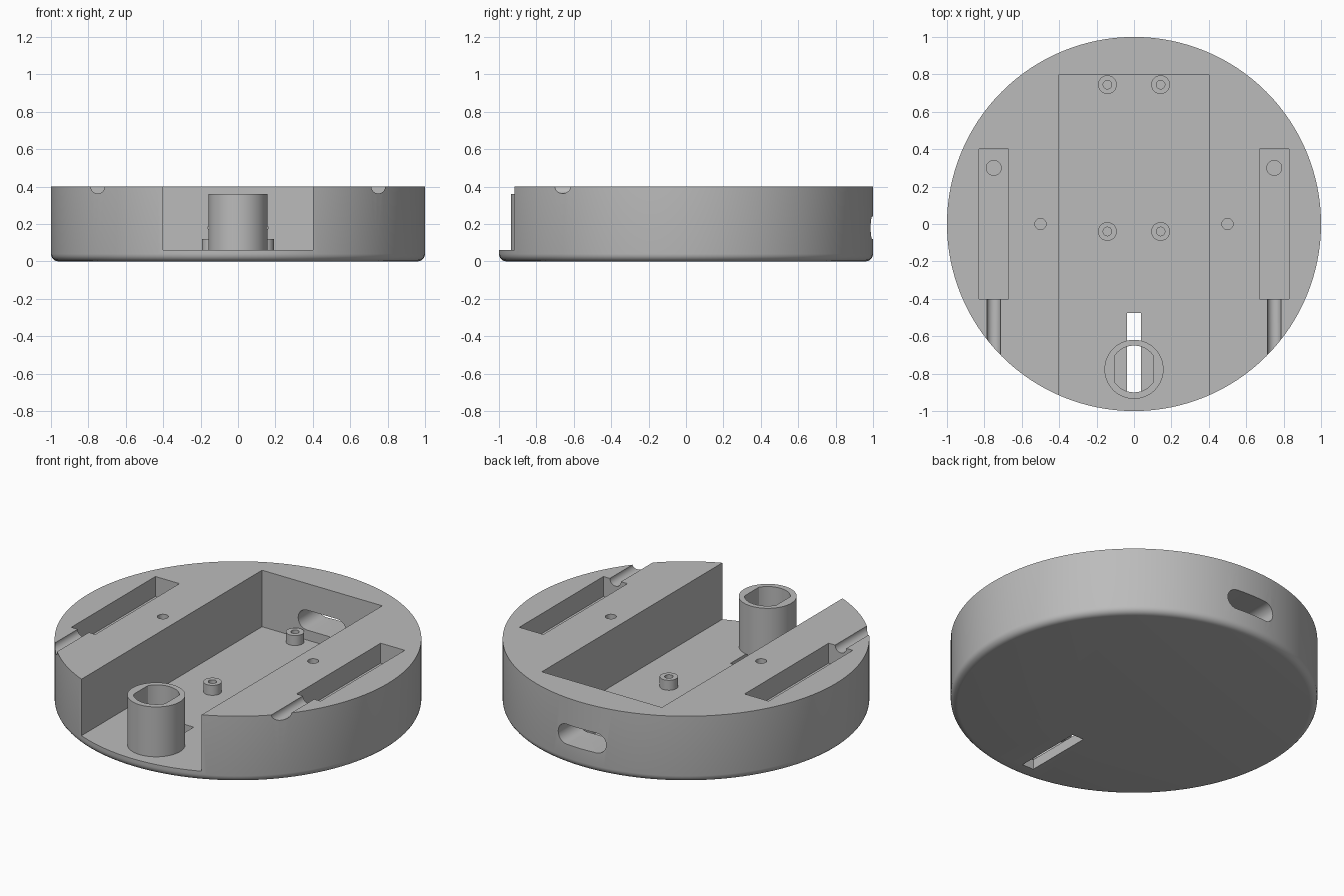
import bpy
import bmesh
from math import cos, sin, pi, radians
from mathutils import Matrix

if "Cube" in bpy.data.objects:
    bpy.data.objects.remove(bpy.data.objects["Cube"])

grey = bpy.data.materials.new("plain_grey")
grey.use_nodes = True
colour = (0.5, 0.5, 0.5, 1)
grey.diffuse_color = colour
grey.node_tree.nodes["Principled BSDF"].inputs["Base Color"].default_value = colour

FLOOR, TOP = 0.06, 0.4


def circle(x, y, r, n=32):
    return [(x + r * cos(2 * pi * i / n), y + r * sin(2 * pi * i / n)) for i in range(n)]


def rect(x0, x1, y0, y1):
    return [(x0, y0), (x1, y0), (x1, y1), (x0, y1)]


def stadium(half, r, n=12):
    right = [(half + r * cos(a), r * sin(a)) for a in (pi * i / n - pi / 2 for i in range(n + 1))]
    return right + [(-x, -y) for x, y in right]


def prism(name, outline, z0, z1, matrix=None, bevel=0):
    """Extrude an outline along z, optionally rounding the bottom rim."""
    bm = bmesh.new()
    base = bm.faces.new([bm.verts.new((x, y, z0)) for x, y in outline])
    moved = bmesh.ops.extrude_face_region(bm, geom=[base])["geom"]
    bmesh.ops.translate(bm, vec=(0, 0, z1 - z0),
                        verts=[v for v in moved if isinstance(v, bmesh.types.BMVert)])
    bmesh.ops.recalc_face_normals(bm, faces=bm.faces)
    if bevel:
        rim = [e for e in bm.edges if all(abs(v.co.z - z0) < 1e-5 for v in e.verts)]
        bmesh.ops.bevel(bm, geom=rim, offset=bevel, segments=5, profile=0.5, affect='EDGES')
    if matrix:
        bm.transform(matrix)
    mesh = bpy.data.meshes.new(name)
    bm.to_mesh(mesh)
    bm.free()
    mesh.materials.append(grey)
    obj = bpy.data.objects.new(name, mesh)
    bpy.context.collection.objects.link(obj)
    return obj


def activate(obj):
    bpy.ops.object.select_all(action='DESELECT')
    obj.select_set(True)
    bpy.context.view_layer.objects.active = obj


def cut(obj, *args, **kwargs):
    """Subtract a prism from an object and discard the cutter."""
    cutter = prism("cutter", *args, **kwargs)
    cutter.hide_render = True
    mod = obj.modifiers.new("cut", 'BOOLEAN')
    mod.operation = 'DIFFERENCE'
    mod.solver = 'EXACT'
    mod.object = cutter
    activate(obj)
    bpy.ops.object.modifier_apply(modifier=mod.name)
    bpy.data.objects.remove(cutter)


def finish(obj):
    activate(obj)
    bpy.ops.object.shade_smooth_by_angle(angle=radians(30))


# Round body with a softened lower rim
body = prism("round_base", circle(0, 0, 1, 128), 0, TOP, bevel=0.04)

# Wide central channel, open at the front
cut(body, rect(-0.4, 0.4, -1.2, 0.8), FLOOR, 0.6)

# Side pockets, wire grooves and blind holes
along_y = Matrix.Rotation(pi / 2, 4, 'X')
for side in (-1, 1):
    x = 0.75 * side
    cut(body, rect(x - 0.08, x + 0.08, -0.4, 0.4), 0.28, 0.6)
    cut(body, circle(x, 0.3, 0.04), 0.2, 0.35)
    cut(body, circle(0, 0, 0.037), 0.35, 1.1,
        matrix=Matrix.Translation((x, 0, TOP)) @ along_y)
    cut(body, circle(0.5 * side, 0, 0.03), 0.2, 0.6)

# Rounded cable opening through the back wall
cut(body, stadium(0.1, 0.06), -1.2, -0.7,
    matrix=Matrix.Translation((0, 0, 0.18)) @ along_y)

# Narrow slot through the floor
cut(body, rect(-0.038, 0.038, -0.9, -0.475), -0.1, 0.2)
finish(body)

# Socket tube with two flats inside
tube = prism("socket_tube", circle(0, -0.777, 0.158, 64), FLOOR, 0.36)
bore = [(max(-0.105, min(0.105, x)), y) for x, y in circle(0, -0.775, 0.125, 64)]
cut(tube, bore, 0, 0.5)
finish(tube)

# Four hollow mounting posts
for end, y in (("front", -0.04), ("back", 0.745)):
    for side, x in (("left", 0.142), ("right", -0.142)):
        post = prism(f"{end}_{side}_post", circle(x, y, 0.05), FLOOR, 0.12)
        cut(post, circle(x, y, 0.023), 0, 0.2)
        finish(post)
